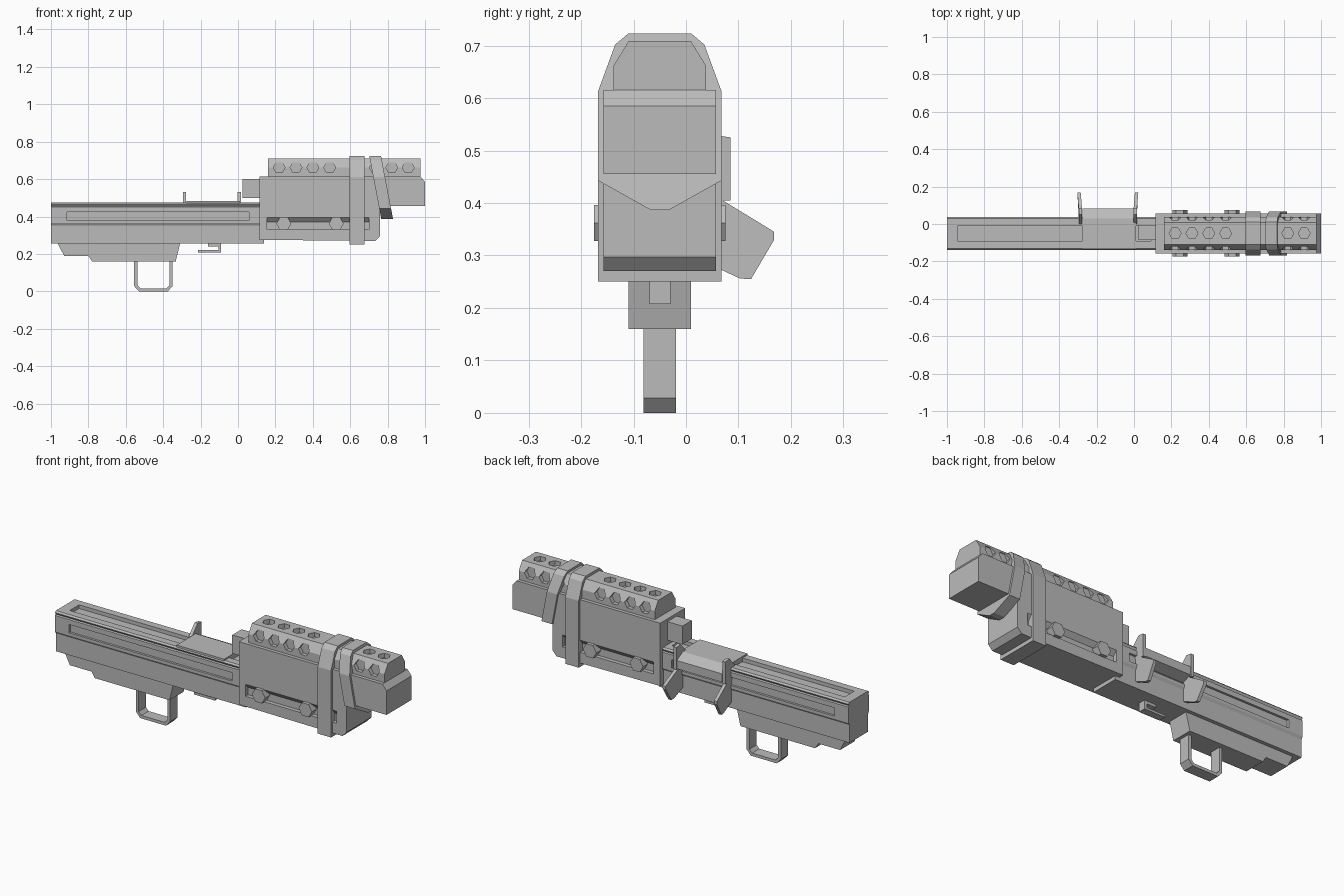
import bpy, bmesh, math
from mathutils import Vector

cube = bpy.data.objects.get("Cube")
if cube:
    bpy.data.objects.remove(cube, do_unlink=True)

CY = -0.05  # centre line of the launcher

grey = bpy.data.materials.new("plain grey")
grey.use_nodes = True
grey.diffuse_color = (0.5, 0.5, 0.5, 1)
grey.node_tree.nodes["Principled BSDF"].inputs["Base Color"].default_value = (0.5, 0.5, 0.5, 1)


def prism(name, pts, axis, a, b):
    """Extrude a 2D outline along an axis from a to b."""
    def place(p, t):
        return {"x": (t, p[0], p[1]), "y": (p[0], t, p[1]), "z": (p[0], p[1], t)}[axis]
    bm = bmesh.new()
    ends = [[bm.verts.new(place(p, t)) for p in pts] for t in (a, b)]
    bm.faces.new(ends[0])
    bm.faces.new(ends[1])
    n = len(pts)
    for i in range(n):
        j = (i + 1) % n
        bm.faces.new((ends[0][i], ends[0][j], ends[1][j], ends[1][i]))
    bmesh.ops.recalc_face_normals(bm, faces=bm.faces)
    mesh = bpy.data.meshes.new(name)
    bm.to_mesh(mesh)
    bm.free()
    mesh.materials.append(grey)
    obj = bpy.data.objects.new(name, mesh)
    bpy.context.collection.objects.link(obj)
    return obj


def box(name, x, y, z):
    return prism(name, [(x[0], z[0]), (x[1], z[0]), (x[1], z[1]), (x[0], z[1])], "y", *y)


def mirrored(half):
    """Full cross-section from its right half, listed bottom to top."""
    return [(CY + w, z) for w, z in half] + [(CY - w, z) for w, z in reversed(half)]


def hexagon(cx, cy, r):
    return [(cx + r * math.cos(k * math.pi / 3), cy + r * math.sin(k * math.pi / 3)) for k in range(6)]


def cut(obj, cutters):
    """Subtract each cutter, then discard it."""
    bpy.context.view_layer.objects.active = obj
    for c in cutters:
        c.hide_render = True
        mod = obj.modifiers.new("cut", "BOOLEAN")
        mod.operation = "DIFFERENCE"
        mod.solver = "EXACT"
        mod.object = c
        bpy.ops.object.modifier_apply(modifier=mod.name)
        bpy.data.objects.remove(c, do_unlink=True)


# Rear body with side seams, side slots and a long top slot
body = prism("rear_body", mirrored([
    (0.08, 0.255), (0.08, 0.352), (0.088, 0.365), (0.088, 0.452),
    (0.081, 0.456), (0.088, 0.467), (0.08, 0.475)]), "x", -1, 0.14)
slots = [box("top_slot", (-0.945, 0.09), (CY - 0.04, CY + 0.04), (0.455, 0.6))]
for s in (-1, 1):
    slots.append(box("side_slot", (-0.915, 0.06), sorted((CY + s * 0.076, CY + s * 0.2)), (0.38, 0.425)))
cut(body, slots)

# Lower grip housing and trigger guard
prism("grip_housing", [(-0.963, 0.255), (-0.93, 0.19), (-0.8, 0.19), (-0.78, 0.16),
                       (-0.333, 0.16), (-0.31, 0.255)], "y", CY - 0.06, CY + 0.06)
prism("trigger_guard", [(-0.555, 0.165), (-0.555, 0.028), (-0.53, 0), (-0.375, 0), (-0.35, 0.028),
                        (-0.35, 0.165), (-0.367, 0.165), (-0.367, 0.033), (-0.383, 0.016),
                        (-0.522, 0.016), (-0.538, 0.033), (-0.538, 0.165)], "y", CY - 0.031, CY + 0.031)

# Small release catch under the body
prism("release_catch", [(-0.215, 0.208), (-0.09, 0.208), (-0.09, 0.257), (-0.16, 0.257),
                        (-0.16, 0.24), (-0.105, 0.24), (-0.105, 0.22), (-0.215, 0.22)],
      "y", CY - 0.02, CY + 0.02)

# Front housing with side recesses
housing = prism("front_housing", [(0.115, 0.275), (0.735, 0.27), (0.76, 0.297), (0.76, 0.46),
                                  (0.85, 0.46), (0.85, 0.615), (0.115, 0.615)],
                "y", CY - 0.107, CY + 0.107)
recesses = []
for s in (-1, 1):
    recesses.append(prism("recess", [(CY + s * w, z) for w, z in
                                     ((0.085, 0.33), (0.2, 0.33), (0.2, 0.395), (0.107, 0.395), (0.085, 0.37))],
                          "x", 0.155, 0.70))
cut(housing, recesses)
for side, s in (("left", 1), ("right", -1)):
    for x in (0.245, 0.525):
        prism(side + "_bolt", hexagon(x, 0.362, 0.04), "y", CY + s * 0.08, CY + s * 0.125)
box("rear_stub", (0.025, 0.13), (CY - 0.035, CY + 0.045), (0.50, 0.60))

# Muzzle block with chamfered front edge
prism("muzzle_block", [(0.8, 0.455), (1, 0.455), (1, 0.585), (0.975, 0.615), (0.8, 0.615)],
      "y", CY - 0.107, CY + 0.107)

# Ventilated upper barrel
barrel = prism("upper_barrel", mirrored([(0.088, 0.58), (0.088, 0.662), (0.059, 0.709)]), "x", 0.16, 0.975)
holes = []
for x in (0.22, 0.31, 0.40, 0.49, 0.735, 0.822, 0.91):
    holes.append(prism("top_hole", hexagon(x, CY, 0.032), "z", 0.685, 0.8))
    for s in (-1, 1):
        holes.append(prism("side_hole", hexagon(x, 0.662, 0.032), "y", CY + s * 0.066, CY + s * 0.2))
cut(barrel, holes)

# Straight strap and slanted strap with a pointed lower edge
crown = [(0.118, 0.612), (0.085, 0.702), (0.06, 0.723)]
prism("straight_strap", mirrored([(0.118, 0.25)] + crown), "x", 0.595, 0.675)
slanted = prism("slanted_strap", mirrored([(0.018, 0.387), (0.118, 0.443)] + crown), "x", 0.702, 0.765)
for v in slanted.data.vertices:
    v.co.x += (0.723 - v.co.z) * 0.19

# Side loading saddle: cover plate with two flared end ears
prism("saddle_cover", [(CY - 0.083, 0.466), (CY - 0.083, 0.483), (0.03, 0.483), (0.083, 0.455),
                       (0.083, 0.41), (0.03, 0.39)], "x", -0.275, 0.01)
for name, x, flare in (("rear_ear", -0.295, -1), ("front_ear", -0.003, 1)):
    upper = prism(name, [(0.0, 0.475), (0.05, 0.53), (0.085, 0.525), (0.085, 0.405), (0.03, 0.405)],
                  "x", x, x + 0.018)
    wing = prism(name + "_wing", [(0.03, 0.425), (0.07, 0.405), (0.157, 0.352), (0.168, 0.345),
                                  (0.168, 0.33), (0.124, 0.255), (0.103, 0.256), (0.03, 0.29)],
                 "x", x, x + 0.018)
    for v in wing.data.vertices:
        v.co.x += flare * 0.08 * max(0, v.co.y - 0.07)
